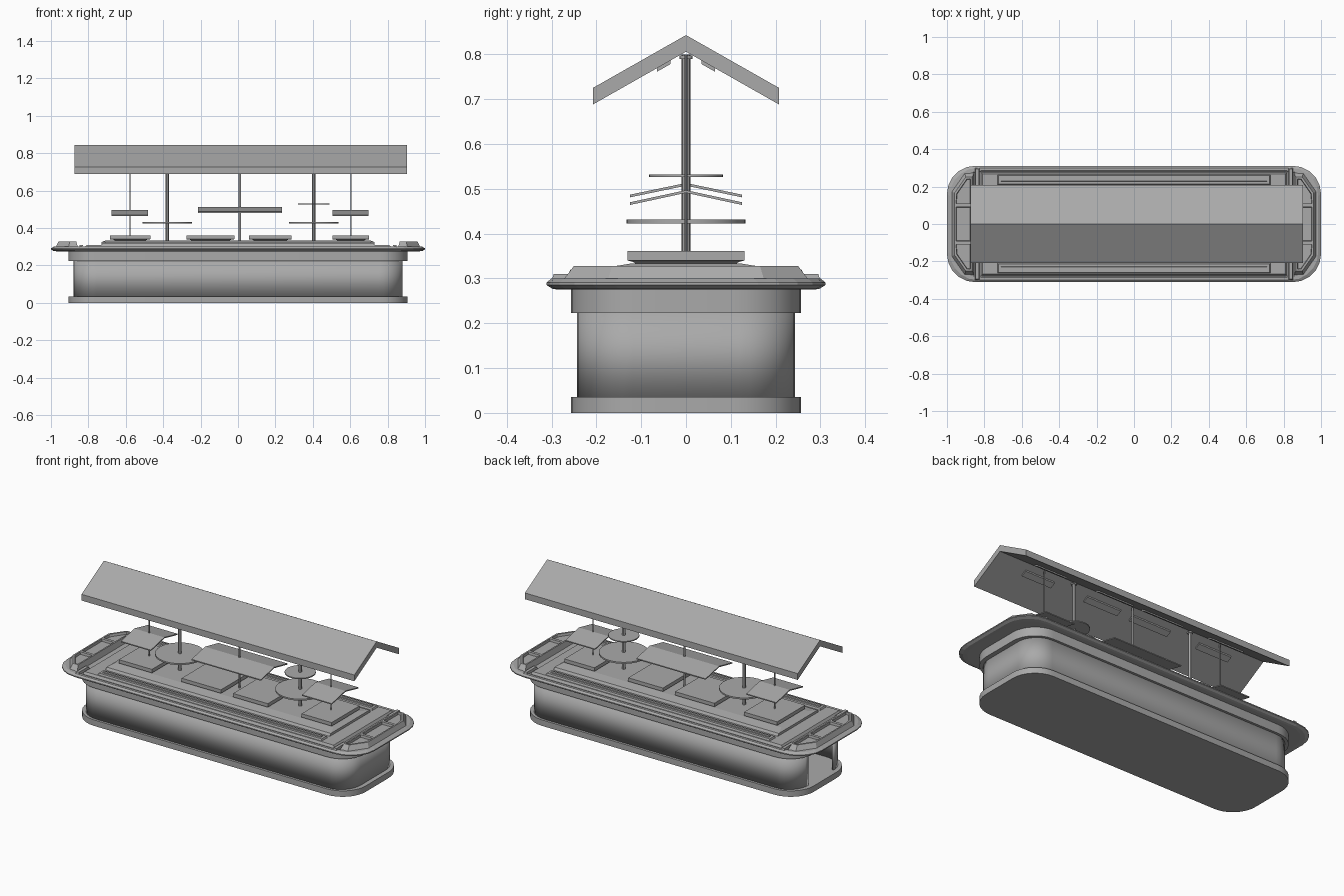
import bpy, bmesh, math
from mathutils import Vector

cube = bpy.data.objects.get("Cube")
if cube:
    bpy.data.objects.remove(cube, do_unlink=True)

grey = bpy.data.materials.new("plain grey")
grey.use_nodes = True
grey.diffuse_color = (0.4, 0.4, 0.4, 1)
grey.node_tree.nodes["Principled BSDF"].inputs["Base Color"].default_value = (0.4, 0.4, 0.4, 1)


def finish(bm, name, smooth=False):
    bmesh.ops.recalc_face_normals(bm, faces=bm.faces)
    mesh = bpy.data.meshes.new(name)
    bm.to_mesh(mesh)
    bm.free()
    mesh.materials.append(grey)
    obj = bpy.data.objects.new(name, mesh)
    bpy.context.collection.objects.link(obj)
    if smooth:
        bpy.ops.object.select_all(action='DESELECT')
        obj.select_set(True)
        bpy.context.view_layer.objects.active = obj
        bpy.ops.object.shade_smooth_by_angle(angle=math.radians(30))
    return obj


def rounded_rect(hx, hy, r, seg):
    """Outline of a rectangle with rounded corners, or a plain one if r is 0."""
    if not r:
        return [(hx, hy), (-hx, hy), (-hx, -hy), (hx, -hy)]
    pts = []
    for q, (sx, sy) in enumerate([(1, 1), (-1, 1), (-1, -1), (1, -1)]):
        for i in range(seg + 1):
            a = math.pi / 2 * (q + i / seg)
            pts.append((sx * (hx - r) + r * math.cos(a), sy * (hy - r) + r * math.sin(a)))
    return pts


def loft(name, levels, r=0, seg=8, at=(0, 0), caps=True, smooth=False):
    """Stack of outlines; each level is (half x, half y, z)."""
    bm = bmesh.new()
    rings = []
    for hx, hy, z in levels:
        rings.append([bm.verts.new((x + at[0], y + at[1], z)) for x, y in rounded_rect(hx, hy, r, seg)])
    n = len(rings[0])
    for a, b in zip(rings, rings[1:]):
        for i in range(n):
            bm.faces.new((a[i], a[(i + 1) % n], b[(i + 1) % n], b[i]))
    if caps:
        bm.faces.new(rings[0])
        bm.faces.new(rings[-1])
    return finish(bm, name, smooth)


def cylinder(name, x, r, z0, z1, seg=24):
    bm = bmesh.new()
    bmesh.ops.create_cone(bm, cap_ends=True, segments=seg, radius1=r, radius2=r, depth=z1 - z0)
    bmesh.ops.translate(bm, verts=bm.verts, vec=(x, 0, (z0 + z1) / 2))
    return finish(bm, name, True)


def gable(name, x0, x1, hy, peak, eave, thick):
    """Folded sheet with a ridge along x and a vertical thickness."""
    section = [(-hy, eave), (0, peak), (hy, eave), (hy, eave - thick), (0, peak - thick), (-hy, eave - thick)]
    bm = bmesh.new()
    a, b = [[bm.verts.new((x, y, z)) for y, z in section] for x in (x0, x1)]
    for i in range(6):
        j = (i + 1) % 6
        bm.faces.new((a[i], a[j], b[j], b[i]))
    for e in (a, b):
        bm.faces.new((e[0], e[1], e[4], e[5]))
        bm.faces.new((e[1], e[2], e[3], e[4]))
    return finish(bm, name)


# Plinth, collar and counter top
loft("plinth", [(.907, .257, 0), (.907, .257, .035)], .15, smooth=True)
loft("collar", [(.907, .257, .223), (.907, .257, .28)], .15, smooth=True)
loft("counter_top", [(.965, .285, .275), (.985, .298, .277), (1, .311, .285), (1, .311, .291),
                     (.985, .3, .3), (.965, .285, .3), (.96, .28, .296)], .15, 5)

# Body wall, open at the flat part of the -x end
body = loft("body_wall", [(.88, .243, .03), (.88, .243, .23)], .125, caps=False, smooth=True)
bm = bmesh.new()
bm.from_mesh(body.data)
doorway = [f for f in bm.faces if f.calc_center_median().x < -.879]
bmesh.ops.delete(bm, geom=doorway, context='FACES')
bm.to_mesh(body.data)
bm.free()
wall = body.modifiers.new("wall", 'SOLIDIFY')
wall.thickness = .012
wall.offset = -1

# Stepped deck in the middle of the counter
loft("deck_step", [(.82, .277, .294), (.81, .268, .31)])
loft("deck_middle", [(.73, .19, .308), (.73, .18, .324), (.71, .125, .333)])
for s in (-1, 1):
    loft("edge_strip", [(.73, .027, .308), (.725, .022, .32)], at=(0, s * .236))
    loft("strip_ridge", [(.71, .009, .318), (.71, .007, .325)], at=(0, s * .236))


# End trays: a raised block with three recessed cells
def end_tray(s):
    bm = bmesh.new()
    lower = [(.855, .275), (.905, .275), (.975, .175)]
    upper = [(.865, .25), (.9, .25), (.96, .165)]
    rings = []
    for half, z in ((lower, .295), (upper, .328)):
        pts = half + [(x, -y) for x, y in reversed(half)]
        rings.append([bm.verts.new((s * x, y, z)) for x, y in pts])
    a, b = rings
    for i in range(6):
        j = (i + 1) % 6
        bm.faces.new((a[i], a[j], b[j], b[i]))
    bm.faces.new(a)
    top = bm.faces.new(b)
    # Split the top across at the two dividers
    for y in (-.1, .1):
        bmesh.ops.bisect_plane(bm, geom=bm.verts[:] + bm.edges[:] + bm.faces[:],
                               plane_co=(0, y, 0), plane_no=(0, 1, 0))
    bmesh.ops.recalc_face_normals(bm, faces=bm.faces)
    cells = [f for f in bm.faces if f.normal.z > .99]
    bmesh.ops.inset_individual(bm, faces=cells, thickness=.012, depth=0)
    bmesh.ops.inset_individual(bm, faces=cells, thickness=.003, depth=-.014)
    finish(bm, "end_tray")
    # Low rails between tray and deck
    for t in (-1, 1):
        loft("corner_rail", [(.012, .05, .295), (.009, .045, .31)], at=(s * .838, t * .25))


for s in (-1, 1):
    end_tray(s)

# Display boxes on the deck, with a lamp bar on each roof slope above
RISE = .118 / .208
for x, hx in ((-.577, .108), (-.148, .128), (.172, .113), (.603, .098)):
    loft("display_box", [(hx - .03, .11, .331), (hx - .02, .118, .337), (hx, .13, .34), (hx, .13, .361)], at=(x, 0))
    for s in (-1, 1):
        bm = bmesh.new()
        corners = []
        for drop in (-.004, .007):
            ring = []
            for u, y in ((-1, .035), (1, .035), (1, .065), (-1, .065)):
                ring.append(bm.verts.new((x + u * hx, s * y, .805 - y * RISE - drop)))
            corners.append(ring)
        for ring in corners:
            bm.faces.new(ring)
        for i in range(4):
            j = (i + 1) % 4
            bm.faces.new((corners[0][i], corners[0][j], corners[1][j], corners[1][i]))
        finish(bm, "lamp_bar")

# Roof, small canopies and poles
gable("roof", -.873, .903, .208, .843, .725, .037)
gable("center_canopy", -.215, .236, .125, .513, .487, .006)
for x0, x1 in ((-.675, -.48), (.505, .698)):
    gable("side_canopy", x0, x1, .125, .497, .47, .006)
for x, r in ((-.378, .0095), (.405, .0095), (.01, .006), (-.578, .003), (.605, .003)):
    cylinder("pole", x, r, .32, .8, 12)

# Round shelves on the main poles
for x in (-.378, .405):
    cylinder("round_shelf", x, .133, .423, .432, 32)
    cylinder("pole_cap", x, .015, .79, .798, 12)
cylinder("upper_shelf", .405, .083, .526, .532, 32)
